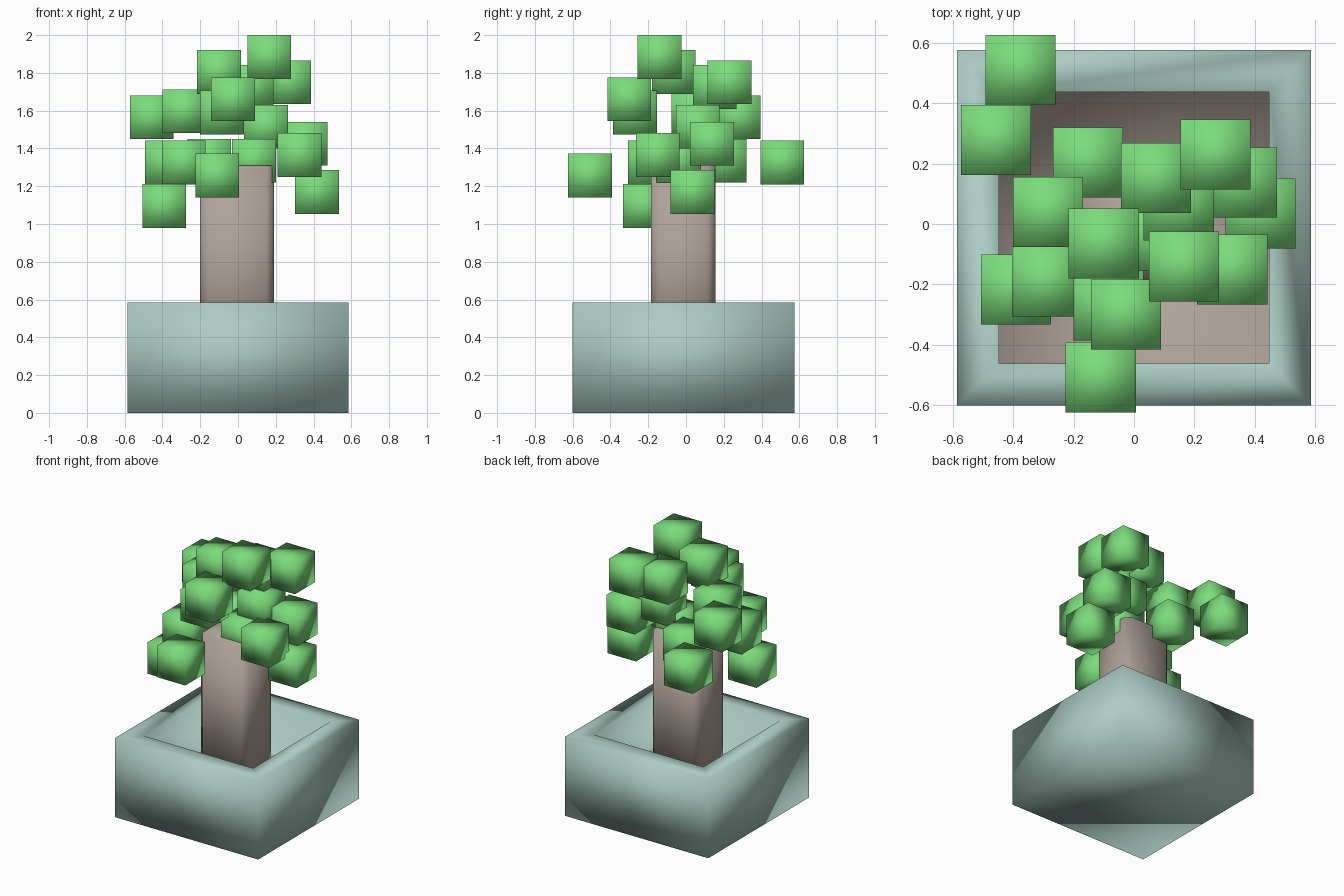
import bpy, bmesh
from mathutils import Vector

default = bpy.data.objects.get("Cube")
if default:
    bpy.data.objects.remove(default, do_unlink=True)


def material(name, rgb):
    mat = bpy.data.materials.new(name)
    mat.use_nodes = True
    color = (*rgb, 1.0)
    mat.diffuse_color = color
    mat.node_tree.nodes["Principled BSDF"].inputs["Base Color"].default_value = color
    return mat


TEAL = material("pot_teal", (0.41, 0.61, 0.55))
BROWN = material("bark_brown", (0.43, 0.365, 0.32))
GREEN = material("leaf_green", (0.20, 0.72, 0.20))


def box(low, high):
    """Axis-aligned box between two corners, as a bmesh."""
    low, high = Vector(low), Vector(high)
    bm = bmesh.new()
    bmesh.ops.create_cube(bm, size=1)
    for v in bm.verts:
        v.co = (low + high) / 2 + v.co * (high - low)
    return bm


def finish(name, bm, *mats):
    """Turn a bmesh into a smooth-shaded object."""
    bm.normal_update()
    mesh = bpy.data.meshes.new(name)
    for face in bm.faces:
        face.smooth = True
    bm.to_mesh(mesh)
    bm.free()
    for mat in mats:
        mesh.materials.append(mat)
    obj = bpy.data.objects.new(name, mesh)
    bpy.context.collection.objects.link(obj)
    return obj


# Pot: thick-walled box, hollowed from the top, with a soil floor
FLOOR, RIM = 0.22, 0.585
pot = box((-0.585, -0.6, 0), (0.585, 0.575, RIM))
pot.normal_update()
top = max(pot.faces, key=lambda f: f.calc_center_median().z)
bmesh.ops.inset_individual(pot, faces=[top], thickness=0.195)
soil = bmesh.ops.extrude_discrete_faces(pot, faces=[top])["faces"][0]
for v in soil.verts:
    v.co.z = FLOOR
soil.material_index = 1
finish("pot", pot, TEAL, BROWN)

# Trunk: square post with chamfered upright edges
trunk = box((-0.2, -0.185, FLOOR), (0.19, 0.155, 1.31))
uprights = [e for e in trunk.edges
            if abs(e.verts[0].co.z - e.verts[1].co.z) > 0.5]
bmesh.ops.bevel(trunk, geom=uprights, offset=0.04, segments=1, affect='EDGES')
finish("trunk", trunk, BROWN)

# Foliage: equal cubes scattered around the trunk top
HALF = Vector((0.116, 0.116, 0.116))
LEAF_CENTRES = [
    (0.165, -0.14, 1.884), (-0.10, -0.065, 1.805), (0.27, 0.23, 1.75),
    (0.073, 0.152, 1.725), (-0.026, -0.30, 1.66), (-0.285, 0.04, 1.597),
    (-0.085, -0.27, 1.59), (-0.457, 0.278, 1.565), (0.148, 0.062, 1.515),
    (0.357, 0.137, 1.425), (0.325, -0.15, 1.365), (-0.152, 0.204, 1.335),
    (0.085, -0.04, 1.335), (-0.376, 0.51, 1.325), (-0.287, -0.19, 1.325),
    (-0.11, -0.508, 1.256), (0.419, 0.035, 1.17), (-0.39, -0.217, 1.095),
]
for i, centre in enumerate(LEAF_CENTRES, 1):
    c = Vector(centre)
    finish(f"leaf_cluster_{i}", box(c - HALF, c + HALF), GREEN)
